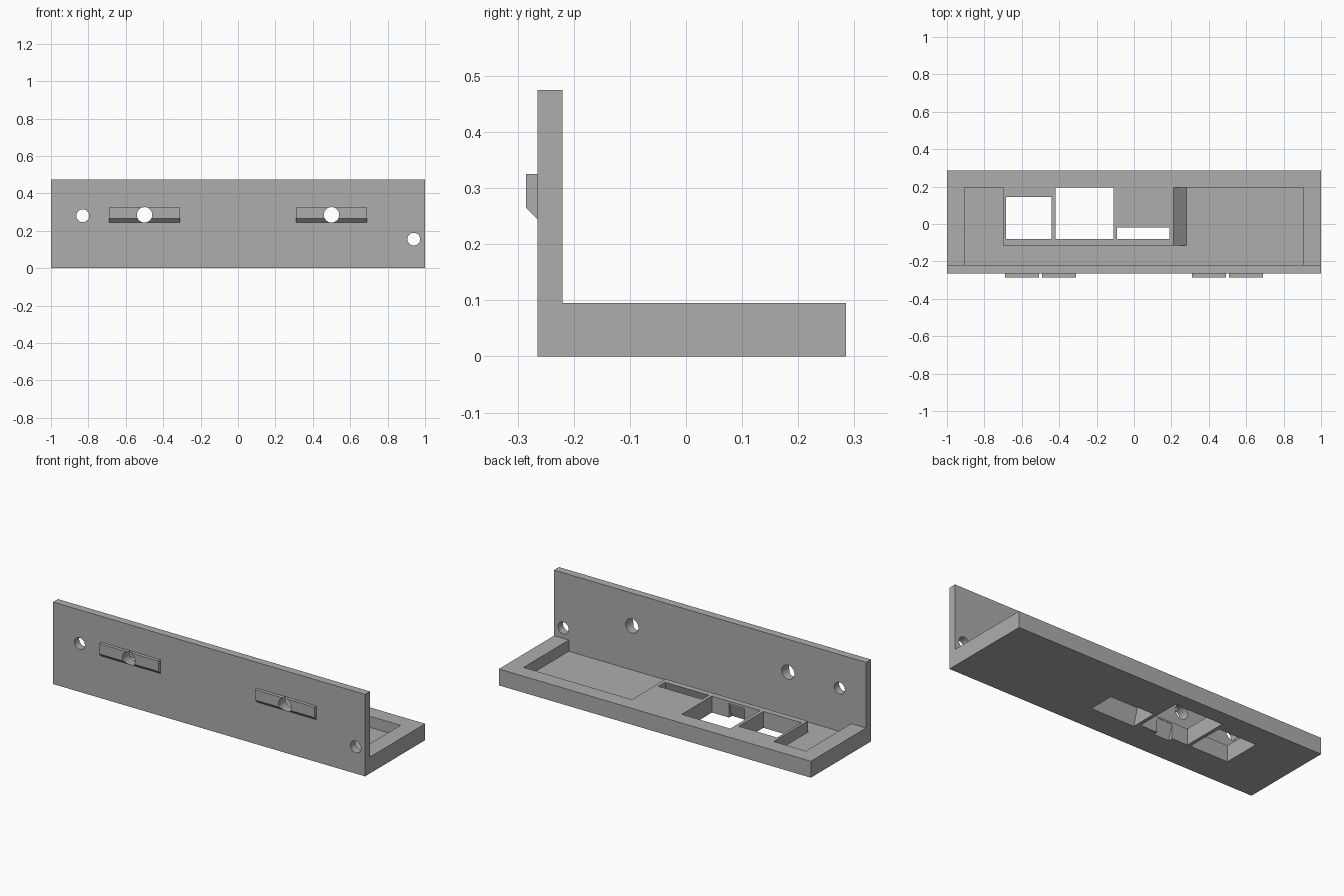
import bpy, bmesh, math

if "Cube" in bpy.data.objects:
    bpy.data.objects.remove(bpy.data.objects["Cube"])

grey = bpy.data.materials.new("plain grey")
grey.diffuse_color = (0.42, 0.42, 0.42, 1)
grey.use_nodes = True
grey.node_tree.nodes["Principled BSDF"].inputs["Base Color"].default_value = grey.diffuse_color


def loft(name, a, b):
    """Solid between two matching loops of points."""
    bm = bmesh.new()
    va = [bm.verts.new(p) for p in a]
    vb = [bm.verts.new(p) for p in b]
    n = len(va)
    bm.faces.new(va)
    bm.faces.new(vb)
    for i in range(n):
        j = (i + 1) % n
        bm.faces.new((va[i], va[j], vb[j], vb[i]))
    bmesh.ops.recalc_face_normals(bm, faces=bm.faces)
    mesh = bpy.data.meshes.new(name)
    bm.to_mesh(mesh)
    bm.free()
    mesh.materials.append(grey)
    ob = bpy.data.objects.new(name, mesh)
    bpy.context.collection.objects.link(ob)
    return ob


def rect(x0, x1, y0, y1, z):
    return [(x0, y0, z), (x1, y0, z), (x1, y1, z), (x0, y1, z)]


def box(name, x0, x1, y0, y1, z0, z1):
    return loft(name, rect(x0, x1, y0, y1, z0), rect(x0, x1, y0, y1, z1))


def extrude_x(name, profile, x0, x1):
    return loft(name, [(x0, y, z) for y, z in profile], [(x1, y, z) for y, z in profile])


def cylinder_y(name, x, z, r, n=40):
    ring = [(x + r * math.cos(2 * math.pi * i / n), z + r * math.sin(2 * math.pi * i / n)) for i in range(n)]
    return loft(name, [(px, -0.4, pz) for px, pz in ring], [(px, -0.1, pz) for px, pz in ring])


def apply_boolean(ob, other, operation="DIFFERENCE"):
    mod = ob.modifiers.new("boolean", "BOOLEAN")
    mod.object, mod.operation, mod.solver = other, operation, "EXACT"
    bpy.context.view_layer.objects.active = ob
    bpy.ops.object.modifier_apply(modifier=mod.name)
    bpy.data.objects.remove(other)


# L-shaped body
WALL, TOP, FLOOR = -0.22, 0.095, 0.03
bracket = extrude_x("bracket", [(-0.265, 0), (0.285, 0), (0.285, TOP), (WALL, TOP),
                                (WALL, 0.475), (-0.265, 0.475)], -1, 1)

# Tray recess around the raised middle, with a sloped end on the right
apply_boolean(bracket, box("recess_left", -0.905, -0.70, WALL, 0.195, FLOOR, 0.2))
apply_boolean(bracket, box("recess_front", -0.905, 0.905, WALL, -0.115, FLOOR, 0.2))
slope = [(0.28, FLOOR), (0.905, FLOOR), (0.905, 0.2), (0.21, 0.2), (0.21, TOP)]
apply_boolean(bracket, loft("recess_right", [(x, -0.15, z) for x, z in slope],
                            [(x, 0.195, z) for x, z in slope]))

# Openings through the raised middle
apply_boolean(bracket, box("opening_left", -0.685, -0.44, -0.08, 0.145, -0.1, 0.2))
apply_boolean(bracket, box("opening_middle", -0.42, -0.11, -0.08, 0.195, -0.1, 0.2))
apply_boolean(bracket, loft("opening_flared", rect(-0.09, 0.19, -0.11, 0.05, -0.001),
                            rect(-0.09, 0.19, -0.08, -0.02, TOP + 0.001)))
# Tapered notch under the front edge of the middle opening
apply_boolean(bracket, loft("notch", rect(-0.32, -0.22, -0.11, -0.07, -0.01),
                            rect(-0.32, -0.22, -0.082, -0.07, 0.085)))

# Locating rails with a chamfered lower edge
rail = [(-0.25, 0.245), (-0.265, 0.245), (-0.285, 0.265), (-0.285, 0.325), (-0.25, 0.325)]
for side in (-1, 1):
    apply_boolean(bracket, extrude_x("rail", rail, side * 0.5 - 0.19, side * 0.5 + 0.19), "UNION")

# Screw holes
for x, z, r in [(-0.5, 0.285, 0.041), (0.5, 0.285, 0.041), (-0.83, 0.28, 0.034), (0.94, 0.155, 0.034)]:
    apply_boolean(bracket, cylinder_y("hole", x, z, r))

# Flat faces with smooth hole walls
bpy.ops.object.select_all(action="DESELECT")
bracket.select_set(True)
bpy.context.view_layer.objects.active = bracket
bpy.ops.object.shade_smooth_by_angle(angle=math.radians(30))
# Centre front to back
bracket.location.y = 0.0
